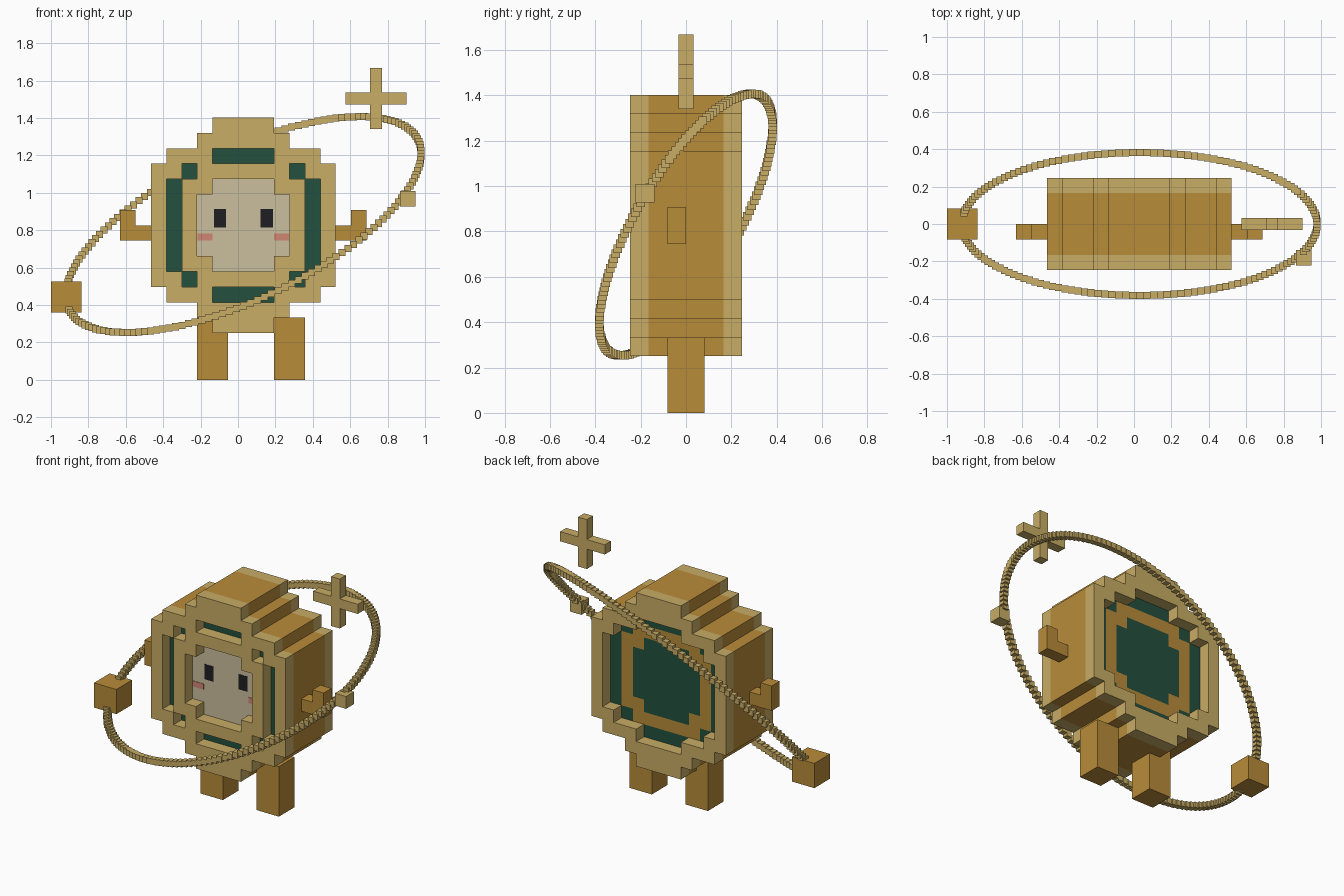
import bpy, bmesh, math
from mathutils import Vector, Matrix

if "Cube" in bpy.data.objects:
    bpy.data.objects.remove(bpy.data.objects["Cube"])

U = 0.0823                      # size of one block
X0, Z0 = -0.465, 0.25           # lower left corner of the body


def material(name, rgb):
    m = bpy.data.materials.new(name)
    lin = [((c / 255 + 0.055) / 1.055) ** 2.4 for c in rgb]
    m.diffuse_color = (*lin, 1)
    m.use_nodes = True
    m.node_tree.nodes["Principled BSDF"].inputs["Base Color"].default_value = m.diffuse_color
    return m


tan = material("light_tan", (201, 173, 102))
brown = material("golden_brown", (185, 140, 58))
green = material("dark_green", (35, 80, 61))
cream = material("cream", (203, 191, 157))
black = material("near_black", (30, 31, 35))
pink = material("blush_pink", (208, 134, 115))


def finish(name, bm, mats):
    mesh = bpy.data.meshes.new(name)
    bm.to_mesh(mesh)
    bm.free()
    for m in mats:
        mesh.materials.append(m)
    obj = bpy.data.objects.new(name, mesh)
    bpy.context.collection.objects.link(obj)
    return obj


def add_box(bm, lo, hi):
    lo, hi = Vector(lo), Vector(hi)
    mat = Matrix.Translation((lo + hi) / 2) @ Matrix.Diagonal((*(hi - lo), 1))
    bmesh.ops.create_cube(bm, size=1, matrix=mat)


def boxes(name, mat, *spans):
    bm = bmesh.new()
    for lo, hi in spans:
        add_box(bm, lo, hi)
    return finish(name, bm, [mat])


def px(i):
    return X0 + i * U


def pz(k):
    return Z0 + k * U


# Block regions of the body, as (column, row); symmetric left-right and up-down
def fold(c, r):
    return min(c, 11 - c), min(r, 13 - r)


def in_body(c, r):
    c, r = fold(c, r)
    return c >= (4, 3, 1, 0, 0, 0, 0)[r]


def in_face(c, r):
    c, r = fold(c, r)
    return (c >= 4 and r >= 4) or (c >= 3 and r >= 5)


def in_slot(c, r):
    c, r = fold(c, r)
    return (r == 2 and c >= 4) or (r == 3 and c == 2) or (r >= 4 and c == 1)


def in_inner_rim(c, r):
    f, g = fold(c, r)
    return g >= 3 and f >= 2 and not in_face(c, r) and not in_slot(c, r)


# Body: front frame layer, solid core, back frame layer
def solid(c, d, r):
    if not (0 <= c < 12 and 0 <= d < 6 and 0 <= r < 14 and in_body(c, r)):
        return False
    if 1 <= d <= 4:
        return True
    if in_face(c, r) or in_slot(c, r):
        return False
    return d == 0 or not in_inner_rim(c, r)


def block_colour(c, d, r, n):
    if d in (0, 5):
        return 0
    if n.y and in_slot(c, r):
        return 2
    if n.y and in_face(c, r):
        return 3 if n.y < 0 else 2
    return 1


bm = bmesh.new()
for c in range(12):
    for d in range(6):
        for r in range(14):
            if not solid(c, d, r):
                continue
            mid = Vector((px(c + .5), (d - 2.5) * U, pz(r + .5)))
            for axis in range(3):
                for s in (-1, 1):
                    n = Vector((0, 0, 0))
                    n[axis] = s
                    if solid(c + int(n.x), d + int(n.y), r + int(n.z)):
                        continue
                    a = Vector((0, 0, 0))
                    a[(axis + 1) % 3] = 1
                    b = n.cross(a)
                    h = U / 2
                    quad = [(a + b), (b - a), (-a - b), (a - b)]
                    f = bm.faces.new([bm.verts.new(mid + (n + q) * h) for q in quad])
                    f.material_index = block_colour(c, d, r, n)
bmesh.ops.remove_doubles(bm, verts=bm.verts, dist=0.001)
bmesh.ops.dissolve_limit(bm, angle_limit=0.01, verts=bm.verts, edges=bm.edges,
                         delimit={'MATERIAL'})
finish("body", bm, [tan, brown, green, cream])

# Eyes and cheeks, thin plates on the face
fy = -2 * U
MX = px(6)
for side, s in (("left", -1), ("right", 1)):
    for part, mat, a, b, z0, z1 in (("eye", black, 0.092, 0.157, 0.815, 0.914),
                                    ("cheek", pink, 0.165, 0.245, 0.744, 0.781)):
        xs = sorted((MX + s * a, MX + s * b))
        boxes(f"{side}_{part}", mat, ((xs[0], fy - 0.003, z0), (xs[1], fy + 0.002, z1)))

# Bent arms
boxes("left_arm", brown, ((px(-2), -U, pz(6)), (px(0), 0, pz(7))),
      ((px(-2), -U, pz(7)), (px(-1), 0, pz(8))))
boxes("right_arm", brown, ((px(12), -U, pz(6)), (px(14), 0, pz(7))),
      ((px(13), -U, pz(7)), (px(14), 0, pz(8))))

# Legs
for name, c in (("left_leg", 3), ("right_leg", 8)):
    boxes(name, brown, ((px(c), -U, 0), (px(c + 2), U, pz(1))))

# Tilted orbit made of small blocks
bm = bmesh.new()
N, H = 160, 0.0188
for i in range(N):
    t = 2 * math.pi * i / N
    p = Vector((MX + 0.95 * math.cos(t), 0.382 * math.sin(t),
                0.83 + 0.38 * math.cos(t) + 0.434 * math.sin(t)))
    if p.x < -0.912:            # hidden inside the large moon
        continue
    add_box(bm, p - Vector((H, H, H)), p + Vector((H, H, H)))
finish("orbit_ring", bm, [tan])

# Moons on the orbit
boxes("large_moon", brown, ((-1.0, -U, 0.361), (-0.836, U, 0.525)))
boxes("small_moon", tan, ((0.867, -0.222, 0.927), (0.949, -0.14, 1.009)))

# Four-pointed star
w, L = 0.032, 0.164
sx, sz = 0.738, 1.504
boxes("star", tan, ((sx - w, -w, sz - L), (sx + w, w, sz + L)),
      ((sx - L, -w, sz - w), (sx - w, w, sz + w)),
      ((sx + w, -w, sz - w), (sx + L, w, sz + w)))
